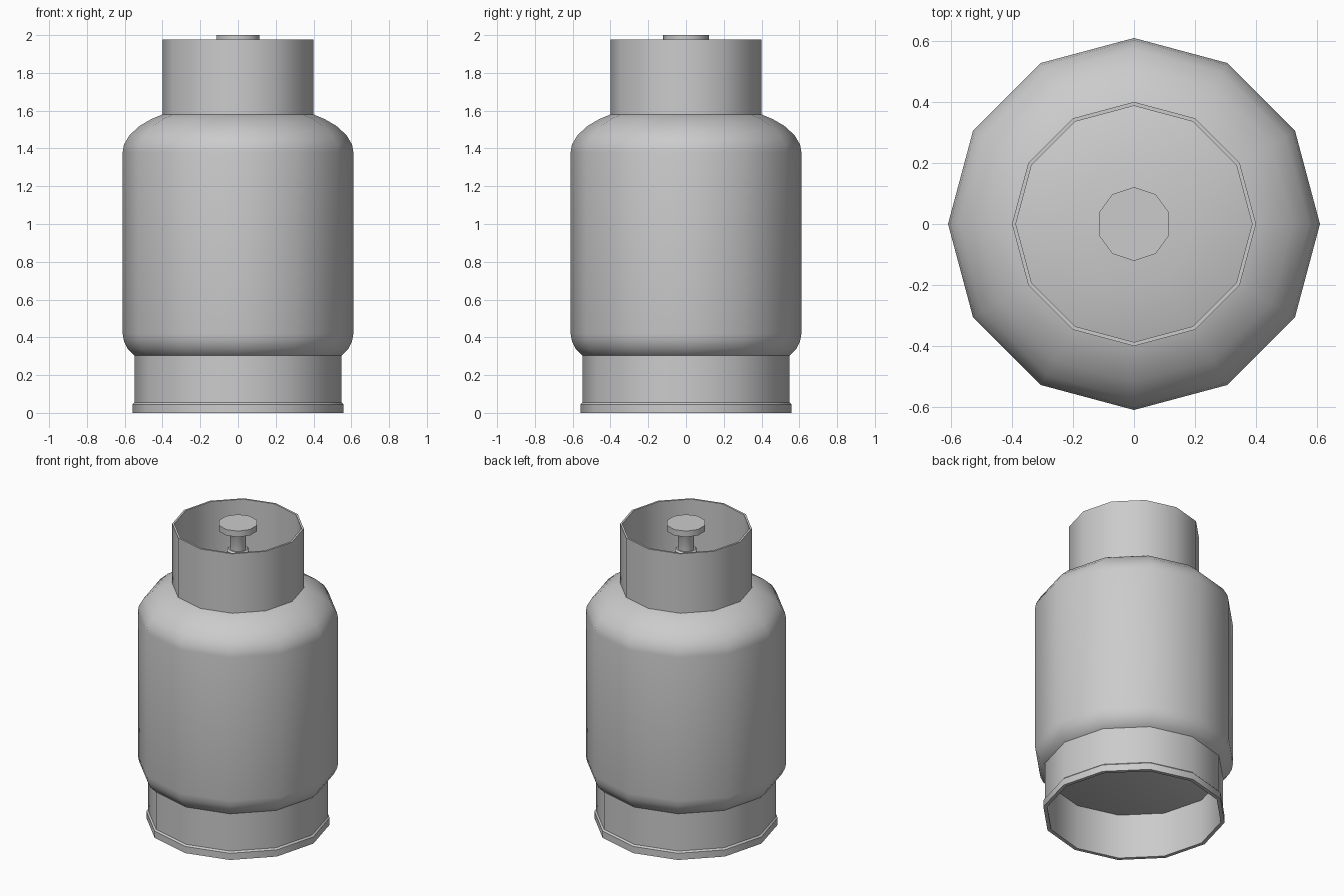
import bpy, bmesh, math

if "Cube" in bpy.data.objects:
    bpy.data.objects.remove(bpy.data.objects["Cube"])

grey = bpy.data.materials.new("painted grey metal")
grey.diffuse_color = (0.6, 0.6, 0.6, 1)
grey.use_nodes = True
grey.node_tree.nodes["Principled BSDF"].inputs["Base Color"].default_value = grey.diffuse_color


def lathe(name, profile, sides, closed=False, start=math.pi / 2):
    """Spin an (r, z) profile round the z axis; r = 0 ends become poles."""
    bm = bmesh.new()
    rings = []
    for r, z in profile:
        if r == 0:
            rings.append([bm.verts.new((0, 0, z))] * sides)
        else:
            angles = [start + i * math.tau / sides for i in range(sides)]
            rings.append([bm.verts.new((r * math.cos(a), r * math.sin(a), z)) for a in angles])
    pairs = list(zip(rings, rings[1:]))
    if closed:
        pairs.append((rings[-1], rings[0]))
    for lo, hi in pairs:
        for i in range(sides):
            j = (i + 1) % sides
            quad = [lo[i], lo[j], hi[j], hi[i]]
            bm.faces.new(list(dict.fromkeys(quad)))
    bmesh.ops.recalc_face_normals(bm, faces=bm.faces)
    mesh = bpy.data.meshes.new(name)
    bm.to_mesh(mesh)
    bm.free()
    mesh.materials.append(grey)
    obj = bpy.data.objects.new(name, mesh)
    bpy.context.collection.objects.link(obj)
    bpy.ops.object.select_all(action='DESELECT')
    obj.select_set(True)
    bpy.context.view_layer.objects.active = obj
    bpy.ops.object.shade_smooth_by_angle(angle=math.radians(40))
    return obj


# Pressure vessel with rounded shoulders
lathe("tank_body", [(0, 0.30), (0.54, 0.30), (0.55, 0.305), (0.585, 0.34), (0.604, 0.38),
                    (0.611, 0.42), (0.611, 1.38), (0.604, 1.42), (0.575, 1.47), (0.52, 1.52),
                    (0.46, 1.555), (0.40, 1.58), (0.20, 1.61), (0, 1.62)], 12)

# Hollow foot ring with a rolled lip
lathe("foot_ring", [(0.535, 0.0), (0.559, 0.0), (0.559, 0.045), (0.549, 0.055),
                    (0.549, 0.306), (0.535, 0.306)], 12, closed=True)

# Guard collar round the valve
lathe("guard_collar", [(0.388, 1.57), (0.401, 1.57), (0.401, 1.978), (0.388, 1.978)], 12, closed=True)

# Valve: base, stem and hand wheel
lathe("valve_base", [(0, 1.59), (0.07, 1.59), (0.07, 1.82), (0.06, 1.83), (0, 1.83)], 10)
lathe("valve_stem", [(0, 1.82), (0.052, 1.82), (0.052, 1.93), (0.07, 1.965), (0, 1.965)], 10)
lathe("valve_knob", [(0, 1.96), (0.121, 1.96), (0.121, 2.0), (0, 2.0)], 10)
